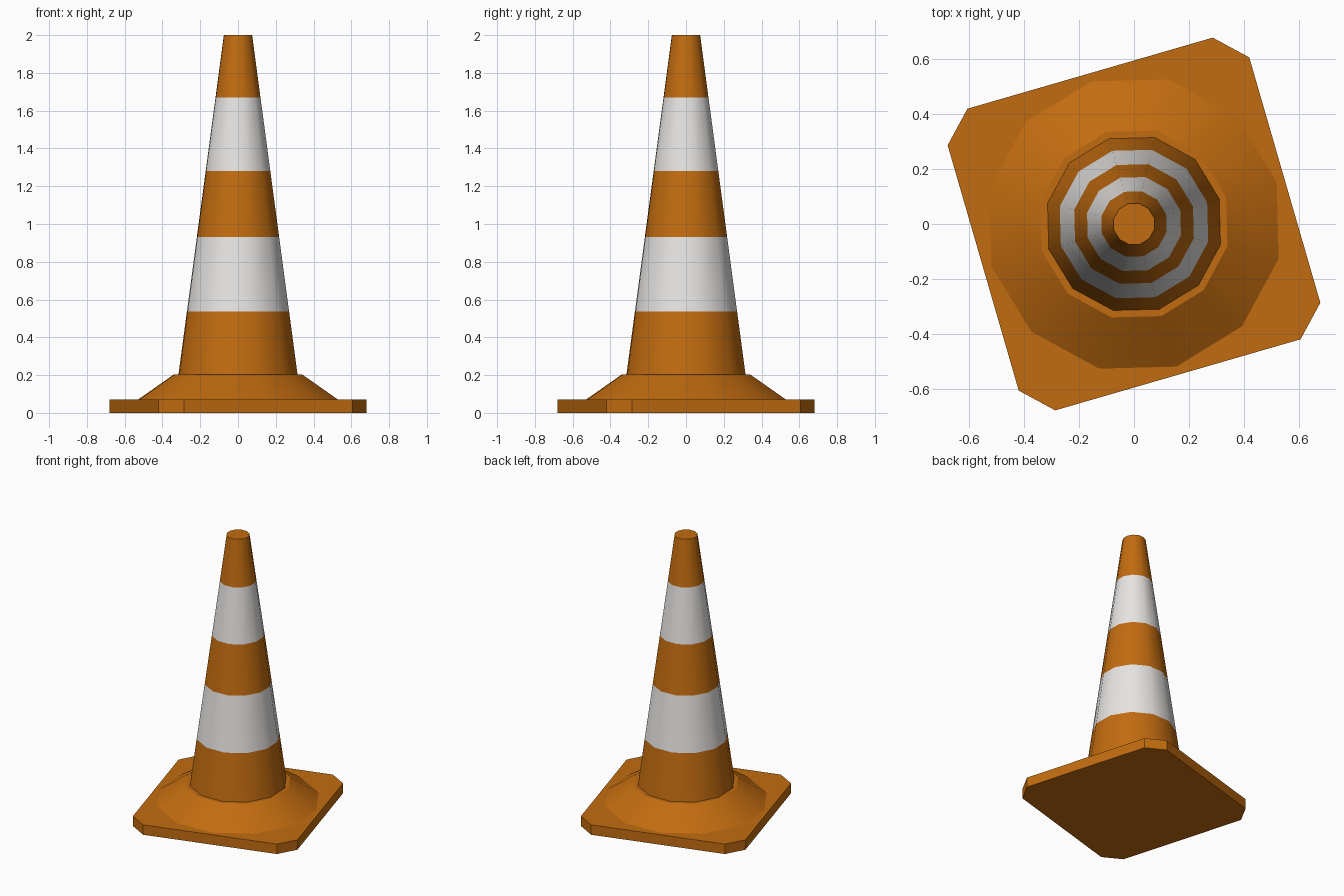
import bpy, bmesh, math

if "Cube" in bpy.data.objects:
    bpy.data.objects.remove(bpy.data.objects["Cube"])

TURN = math.radians(16.5)   # the whole cone is twisted slightly about z


def material(name, rgb):
    m = bpy.data.materials.new(name)
    m.diffuse_color = (*rgb, 1)
    m.use_nodes = True
    m.node_tree.nodes["Principled BSDF"].inputs["Base Color"].default_value = m.diffuse_color
    return m


ORANGE = material("orange", (0.54, 0.15, 0.005))
WHITE = material("white", (0.83, 0.815, 0.80))


def loft(name, rings, bottom, top, stripes=()):
    """Bridge a stack of rings; rows whose index is in stripes become white."""
    bm = bmesh.new()
    loops = [[bm.verts.new(p) for p in ring] for ring in rings]
    n = len(loops[0])
    for row, (a, b) in enumerate(zip(loops, loops[1:])):
        for i in range(n):
            j = (i + 1) % n
            f = bm.faces.new((a[i], a[j], b[j], b[i]))
            f.material_index = 1 if row in stripes else 0
    if bottom:
        bm.faces.new(loops[0][::-1])
    if top:
        bm.faces.new(loops[-1])
    me = bpy.data.meshes.new(name)
    bm.to_mesh(me)
    bm.free()
    me.materials.append(ORANGE)
    me.materials.append(WHITE)
    ob = bpy.data.objects.new(name, me)
    bpy.context.collection.objects.link(ob)
    bpy.context.view_layer.objects.active = ob
    ob.select_set(True)
    bpy.ops.object.shade_smooth_by_angle(angle=math.radians(32))
    ob.select_set(False)
    return ob


def circle(r, z, n=12):
    return [(r * math.cos(TURN + i * math.tau / n),
             r * math.sin(TURN + i * math.tau / n), z) for i in range(n)]


def plate_ring(z):
    # square with chamfered corners, from one corner turned four times
    pts = []
    for k in range(4):
        c, s = round(math.cos(k * math.pi / 2)), round(math.sin(k * math.pi / 2))
        for x, y in ((0.42, 0.607), (0.287, 0.679)):
            pts.append((x * c - y * s, x * s + y * c, z))
    return pts


# square base plate
loft("base_plate", [plate_ring(0), plate_ring(0.072)], True, True)

# sloped collar with a narrow flat ledge around the cone
loft("collar", [circle(0.542, 0.072), circle(0.35, 0.203), circle(0.324, 0.203)],
     False, False)

# tapered body, cut at the stripe heights
levels = (0.203, 0.537, 0.93, 1.28, 1.67, 2.0)
body = [circle(0.324 + (0.077 - 0.324) * (z - 0.203) / 1.797, z) for z in levels]
loft("cone_body", body, False, True, stripes=(1, 3))
